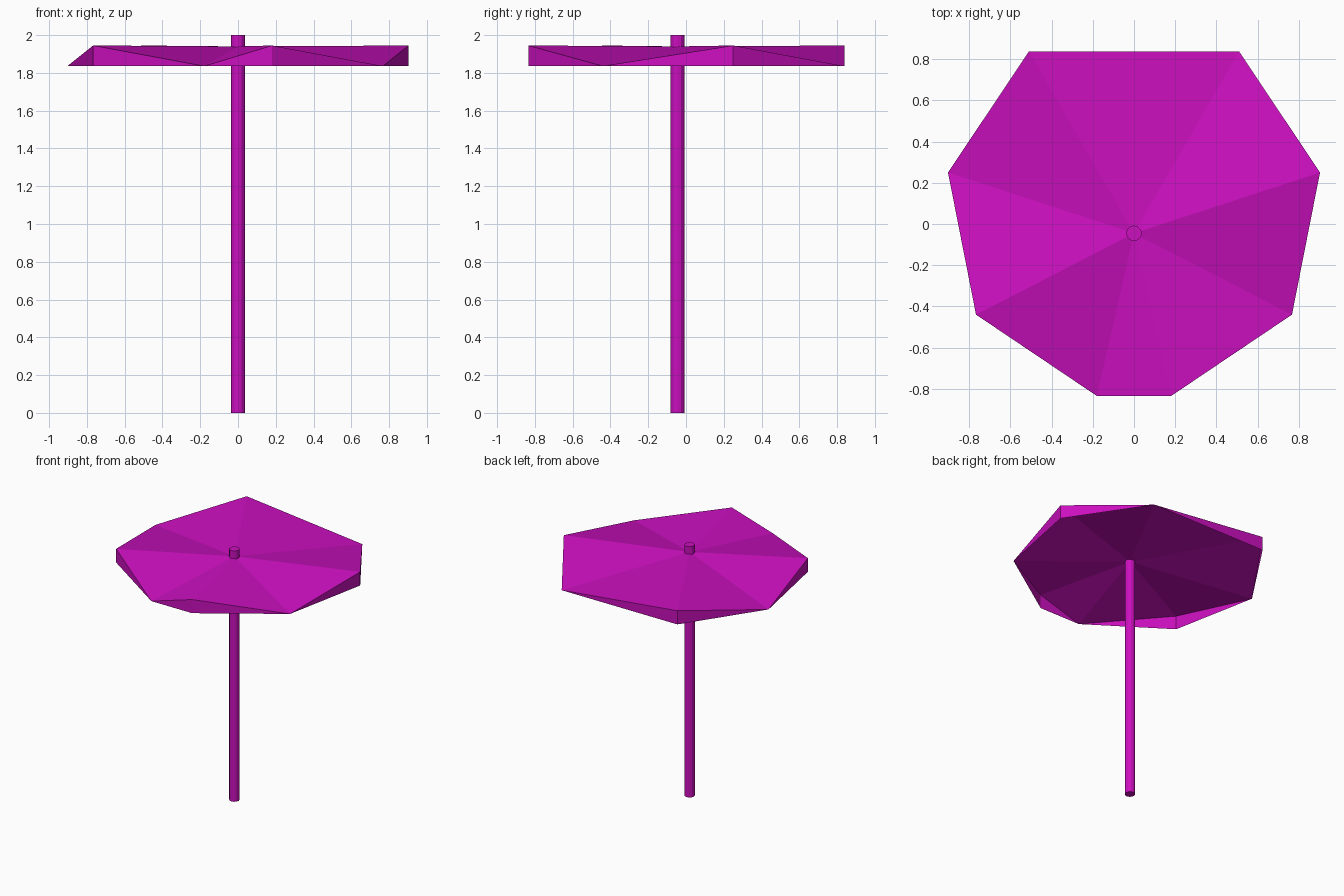
import bpy, bmesh

if "Cube" in bpy.data.objects:
    bpy.data.objects.remove(bpy.data.objects["Cube"])

mat = bpy.data.materials.new("magenta")
mat.diffuse_color = (0.60, 0.005, 0.52, 1)
mat.use_nodes = True
mat.node_tree.nodes["Principled BSDF"].inputs["Base Color"].default_value = mat.diffuse_color

POLE_Y = -0.045
HIGH, LOW = 1.945, 1.836


def add_object(name, bm):
    mesh = bpy.data.meshes.new(name)
    bm.to_mesh(mesh)
    bm.free()
    mesh.materials.append(mat)
    obj = bpy.data.objects.new(name, mesh)
    bpy.context.collection.objects.link(obj)
    return obj


# Canopy rim: high corners alternate with their mirrored low corners, counter-clockwise
half = [(0.51, 0.838), (0.903, 0.25), (0.767, -0.44), (0.18, -0.835)]
rim = half[::-1] + [(-x, y) for x, y in half]
n = len(rim)

# Canopy: fan of panels from the hub to the alternating rim, open below
bm = bmesh.new()
verts = [bm.verts.new((x, y, LOW if i % 2 else HIGH)) for i, (x, y) in enumerate(rim)]
hub = bm.verts.new((0, POLE_Y, HIGH - 0.005))
for i in range(n):
    bm.faces.new([hub, verts[i], verts[(i + 1) % n]])
add_object("canopy", bm)

# Corner flaps: vertical triangles hanging from every high corner
bm = bmesh.new()
for i in range(0, n, 2):
    top = bm.verts.new((*rim[i], HIGH))
    foot = bm.verts.new((*rim[i], LOW))
    before = bm.verts.new((*rim[i - 1], LOW))
    after = bm.verts.new((*rim[(i + 1) % n], LOW))
    bm.faces.new([before, foot, top])
    bm.faces.new([foot, after, top])
add_object("canopy_flaps", bm)

# Pole
bm = bmesh.new()
bmesh.ops.create_cone(bm, cap_ends=True, segments=12, radius1=0.038,
                      radius2=0.038, depth=2)
bmesh.ops.translate(bm, verts=bm.verts, vec=(0, POLE_Y, 1))
add_object("pole", bm)
